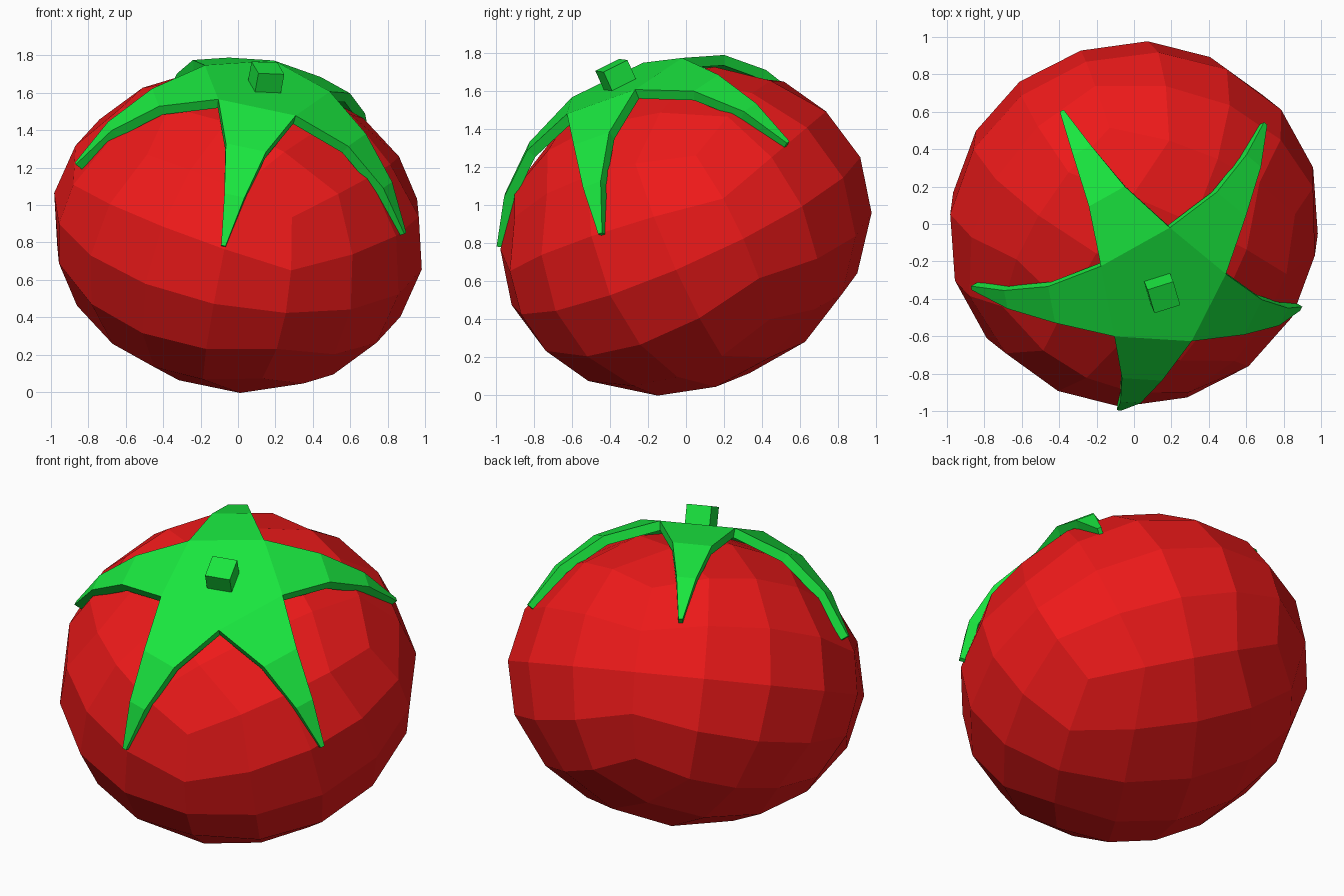
import bpy, bmesh, math
from mathutils import Vector, Matrix

if "Cube" in bpy.data.objects:
    bpy.data.objects.remove(bpy.data.objects["Cube"])

AXIS = Vector((0.165, -0.405, 0.90)).normalized()
TILT = Vector((0, 0, 1)).rotation_difference(AXIS).to_matrix().to_4x4()
PLACE = Matrix.Translation((0, 0, 0.86)) @ TILT


def material(name, color):
    m = bpy.data.materials.new(name)
    m.diffuse_color = color
    m.use_nodes = True
    m.node_tree.nodes["Principled BSDF"].inputs["Base Color"].default_value = m.diffuse_color
    return m


def add_object(name, bm, mat):
    bmesh.ops.recalc_face_normals(bm, faces=bm.faces)
    mesh = bpy.data.meshes.new(name)
    bm.to_mesh(mesh)
    bm.free()
    mesh.materials.append(mat)
    ob = bpy.data.objects.new(name, mesh)
    ob.matrix_world = PLACE
    bpy.context.collection.objects.link(ob)
    return ob


red = material("red_skin", (0.85, 0.01, 0.01, 1))
green = material("green_leaf", (0.01, 0.8, 0.05, 1))

# Fruit body: cube split 4 x 4 per side, rounded and flattened along the tilted axis
bm = bmesh.new()
bmesh.ops.create_cube(bm, size=2)
bmesh.ops.subdivide_edges(bm, edges=bm.edges[:], cuts=3, use_grid_fill=True)
spin = Matrix.Rotation(math.radians(-28), 3, 'Z')
for v in bm.verts:
    p = Vector([math.tan(c * math.pi / 4) for c in v.co]).normalized()
    p = spin @ p
    v.co = (p.x * 1.005, p.y * 1.005, p.z * 0.83)
add_object("fruit_body", bm, red)

# Leaf crown: five tapering arms bent over the fruit
SECTIONS = [(0.58, 0.745, 0.11), (0.80, 0.555, 0.055), (0.95, 0.32, 0.012)]  # radius, height, half width
bm = bmesh.new()


def polar(radius, angle, height, side=0.0):
    c, s = math.cos(angle), math.sin(angle)
    return bm.verts.new((radius * c - side * s, radius * s + side * c, height))


angles = [math.radians(48 + 72 * i) for i in range(5)]
notches = [polar(0.36, a - math.radians(36), 0.86) for a in angles]
bm.faces.new(notches)
for i, a in enumerate(angles):
    right, left = notches[i], notches[(i + 1) % 5]
    for radius, height, half in SECTIONS:
        r2, l2 = polar(radius, a, height, -half), polar(radius, a, height, half)
        bm.faces.new((right, r2, l2, left))
        right, left = r2, l2
crown = add_object("leaf_crown", bm, green)
solid = crown.modifiers.new("thickness", 'SOLIDIFY')
solid.thickness = 0.055
solid.offset = -1

# Stem: short square stub on the crown
bm = bmesh.new()
bmesh.ops.create_cube(bm, size=1, matrix=Matrix.Translation((0, 0, 0.895))
                      @ Matrix.Rotation(math.radians(17), 4, 'Z')
                      @ Matrix.Diagonal((0.145, 0.145, 0.15, 1)))
add_object("stem", bm, green)
